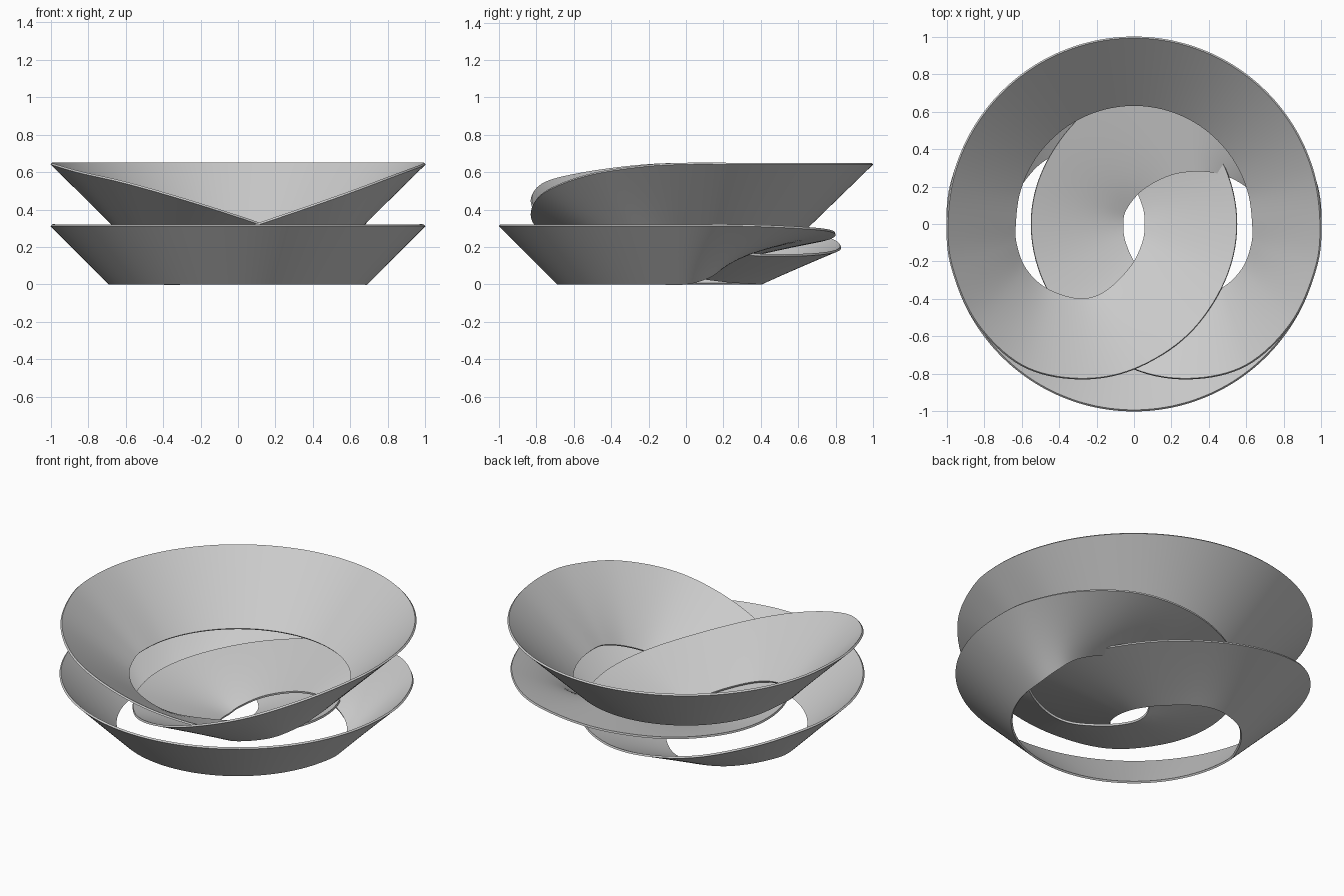
import bpy, math
from mathutils import Vector as V

if "Cube" in bpy.data.objects:
    bpy.data.objects.remove(bpy.data.objects["Cube"])

# Half passages of the looping band: (outer x, y, inner x, y), from outer ring to the middle
plan = [(-.97, -.24, -.63, -.11), (-.84, -.53, -.58, -.24), (-.6, -.755, -.47, -.345),
        (-.3, -.827, -.3, -.4), (0, -.775, -.16, -.365), (.29, -.59, -.02, -.23),
        (.485, -.305, .045, -.1), (.55, 0, .058, 0)]
# Inner edge of the passage that climbs over at the back
over_inner = [(.662, .12), (.6, .2), (.48, .262), (.35, .281), (.2, .262), (.05, .185), (-.04, .08)]

# Heights of the edges along each passage
a_front = ([.632, .595, .54, .455, .36, .262, .205, .175],
           [.28, .25, .217, .185, .15, .105, .065, .045])
a_back = ([.312, .29, .245, .2, .168, .153, .157],
          [0, 0, 0, 0, .003, .012, .028])
b_front = ([.628, .58, .49, .385, .285, .2, .175, .172],
           [.275, .23, .175, .13, .095, .07, .052, .045])
b_back = ([.313, .305, .29, .268, .237, .205, .182],
          [.035, .09, .135, .16, .148, .11, .065])


def passage(heights, sx=1, sy=1, inner=None, first=1):
    out = []
    for i, (zo, zi) in enumerate(zip(*heights)):
        ox, oy, ix, iy = plan[i]
        k = first if i == 0 else 1
        ix, iy = inner[i] if inner else (ix * sx * k, iy * sy * k)
        out.append((V((ox * sx, oy * sy, zo)), V((ix, iy, zi))))
    return out


def half_ring(a0, zo, ri, zi, n=12):
    out = []
    for i in range(n + 1):
        a = a0 + math.pi * i / n
        c, s = math.cos(a), math.sin(a)
        out.append((V((.997 * c, .997 * s, zo)), V((ri * c, ri * s, zi))))
    return out


# One closed loop: upper ring, first passage, lower ring, second passage
loop = half_ring(0, .642, .635, .29)
loop += passage(a_front) + passage(a_back, 1, -1, None, 1.035)[::-1]
loop += half_ring(math.pi, .312, .685, 0)
loop += passage(b_back, -1, -.965, over_inner) + passage(b_front, -1, 1)[::-1]


def smooth(p0, p1, p2, p3, t):
    return .5 * (2 * p1 + (p2 - p0) * t + (2 * p0 - 5 * p1 + 4 * p2 - p3) * t * t
                 + (3 * p1 - p0 - 3 * p2 + p3) * t ** 3)


# Skin the loop with a straight cross-section between the two smoothed edges
STEPS, ACROSS = 8, 8
verts, faces, N = [], [], len(loop)
for i in range(N):
    quad = [loop[(i + k) % N] for k in (-1, 0, 1, 2)]
    for j in range(STEPS):
        o, n = (smooth(*[q[e] for q in quad], j / STEPS) for e in (0, 1))
        verts += [o.lerp(n, k / ACROSS) + V((0, 0, .004)) for k in range(ACROSS + 1)]
rows, w = N * STEPS, ACROSS + 1
for r in range(rows):
    for k in range(ACROSS):
        a, b = r * w + k, (r + 1) % rows * w + k
        faces.append((a, b, b + 1, a + 1))

mesh = bpy.data.meshes.new("looping_band")
mesh.from_pydata(verts, [], faces)
band = bpy.data.objects.new("looping_band", mesh)
bpy.context.collection.objects.link(band)
mod = band.modifiers.new("thickness", 'SOLIDIFY')
mod.thickness, mod.offset = .012, 0
bpy.context.view_layer.objects.active = band
band.select_set(True)
bpy.ops.object.modifier_apply(modifier=mod.name)
bpy.ops.object.shade_smooth_by_angle(angle=math.radians(40))
